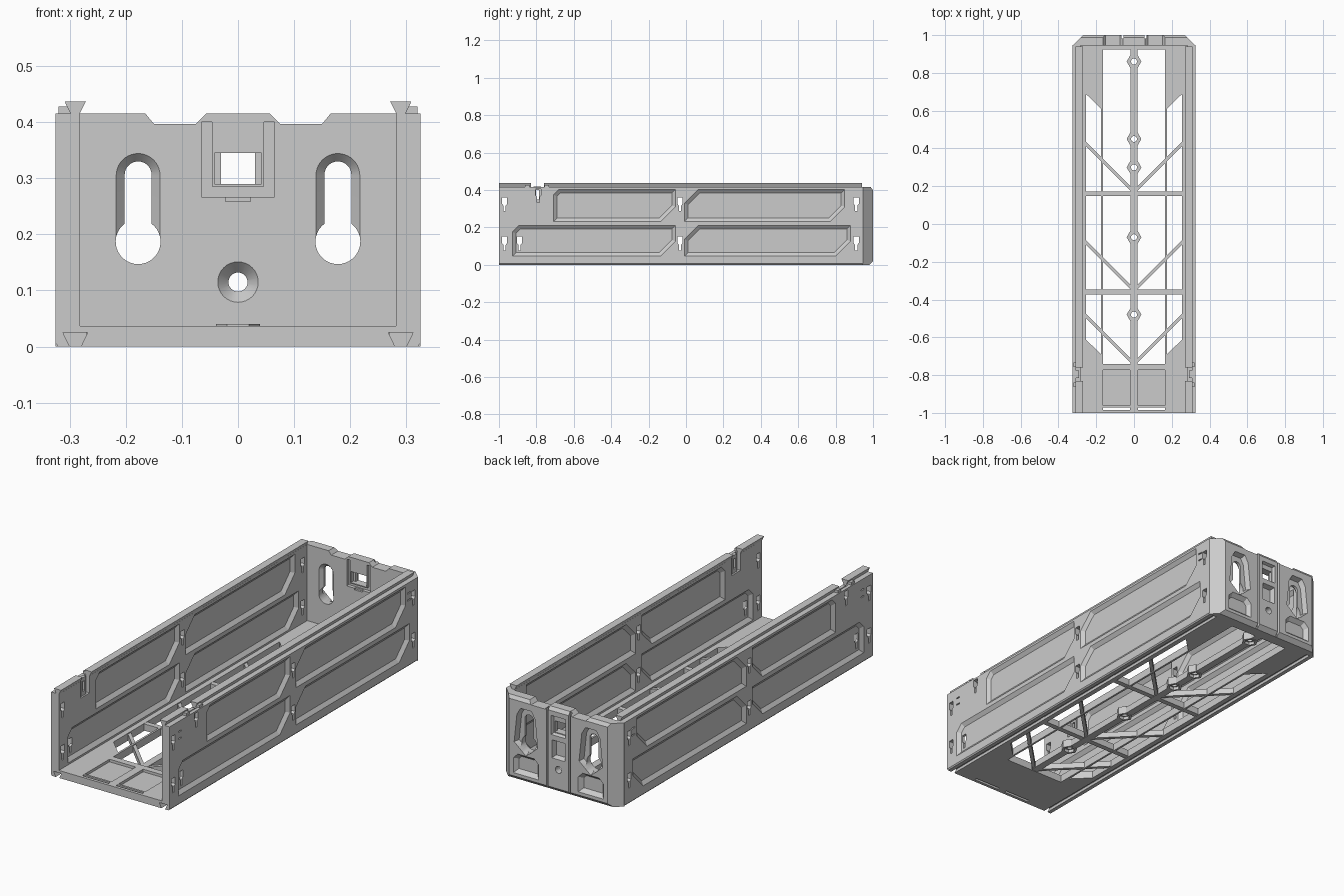
import bpy, bmesh
from math import sin, cos, pi, acos
from mathutils import Vector

if "Cube" in bpy.data.objects:
    bpy.data.objects.remove(bpy.data.objects["Cube"])


def inset(pts, d):
    """Offset a polygon inward by d."""
    n = len(pts)
    P = [Vector(p) for p in pts]
    area = sum(P[i].x * P[(i + 1) % n].y - P[(i + 1) % n].x * P[i].y for i in range(n))
    s = 1 if area > 0 else -1
    out = []
    for i in range(n):
        e1 = (P[i] - P[i - 1]).normalized()
        e2 = (P[(i + 1) % n] - P[i]).normalized()
        n1, n2 = Vector((-e1.y, e1.x)) * s, Vector((-e2.y, e2.x)) * s
        out.append(P[i] + (n1 + n2) * d / (1 + n1.dot(n2)))
    return out


def prism(name, pts, axis, a, b, taper=0.0):
    """Extrude a 2D outline along an axis from a to b, shrinking by taper."""
    place = {'X': lambda p, t: (t, p[0], p[1]),
             'Y': lambda p, t: (p[0], t, p[1]),
             'Z': lambda p, t: (p[0], p[1], t)}[axis]
    bm = bmesh.new()
    end = inset(pts, taper) if taper else pts
    lo = [bm.verts.new(place(p, a)) for p in pts]
    hi = [bm.verts.new(place(p, b)) for p in end]
    n = len(pts)
    bm.faces.new(lo)
    bm.faces.new(hi)
    for i in range(n):
        bm.faces.new((lo[i], lo[(i + 1) % n], hi[(i + 1) % n], hi[i]))
    bmesh.ops.recalc_face_normals(bm, faces=bm.faces)
    me = bpy.data.meshes.new(name)
    bm.to_mesh(me)
    bm.free()
    ob = bpy.data.objects.new(name, me)
    bpy.context.collection.objects.link(ob)
    return ob


def rect(x0, x1, y0, y1):
    return [(x0, y0), (x1, y0), (x1, y1), (x0, y1)]


def box(name, x, y, z):
    return prism(name, rect(*x, *y), 'Z', *z)


def arc(cx, cy, r, a0, a1, n):
    return [(cx + r * cos(a0 + (a1 - a0) * i / n), cy + r * sin(a0 + (a1 - a0) * i / n))
            for i in range(n + 1)]


def circle(cx, cy, r, n=32):
    return arc(cx, cy, r, 0, 2 * pi * (n - 1) / n, n - 1)


def apply(ob, mod):
    bpy.context.view_layer.objects.active = ob
    bpy.ops.object.modifier_apply(modifier=mod.name)


def boolean(ob, others, op='DIFFERENCE'):
    for c in others:
        m = ob.modifiers.new('bool', 'BOOLEAN')
        m.operation, m.solver, m.object = op, 'EXACT', c
        apply(ob, m)
        bpy.data.objects.remove(c)


def mirror(ob):
    apply(ob, ob.modifiers.new('mirror', 'MIRROR'))


def smooth(ob):
    bpy.ops.object.select_all(action='DESELECT')
    ob.select_set(True)
    bpy.context.view_layer.objects.active = ob
    bpy.ops.object.shade_smooth_by_angle(angle=0.5)


# side walls: profile with a dovetail groove underneath
wall = prism('side_walls', [(.255, 0), (.28, 0), (.268, .025), (.312, .025), (.3, 0), (.32, 0),
             (.325, .006), (.325, .415), (.282, .415), (.282, .037), (.255, .037)], 'Y', -1, .947)
cuts = []
# recessed panels on both faces, two opposite corners clipped
for y0, y1, z0, z1, c1, c2 in [(-.71, -.055, .23, .405, .03, .08), (-.01, .85, .23, .405, .075, .08),
                               (-.93, -.055, .045, .212, .035, .08), (-.01, .88, .045, .212, .075, .08)]:
    pts = [(y0, z0), (y1 - c2, z0), (y1, z0 + c2), (y1, z1), (y0 + c1, z1), (y0, z1 - c1)]
    cuts.append(prism('cut', pts, 'X', .326, .311, .02))
    cuts.append(prism('cut', pts, 'X', .281, .297, .02))
# small hanging slots through the wall
for y, z in [(-.97, .325), (-.97, .115), (-.032, .325), (-.032, .115), (.91, .325), (.91, .115),
             (-.79, .37), (-.89, .115)]:
    k = [(y - .006, z - .037), (y + .006, z - .037), (y + .006, z - .008), (y + .014, z + .002),
         (y + .014, z + .036), (y - .014, z + .036), (y - .014, z + .002), (y - .006, z - .008)]
    cuts.append(prism('cut', k, 'X', .2, .4))
for y in (-.93, .865):
    for z in (.325, .36):
        cuts.append(box('cut', (.318, .33), (y, y + .022), (z, z + .006)))
# clip pocket near the front
cuts.append(box('cut', (.27, .308), (-.83, -.76), (.33, .43)))
boolean(wall, cuts)
mirror(wall)

# dovetail rails on the wall tops
for name, y0, y1 in [('front_rails', -1, -.83), ('long_rails', -.76, .94)]:
    mirror(prism(name, [(.284, .412), (.297, .412), (.309, .437), (.271, .437)], 'Y', y0, y1))

# locking clips in the wall pockets
clip = box('locking_clips', (.29, .307), (-.815, -.775), (.33, .418))
boolean(clip, [box('cut', (.28, .32), (-.803, -.787), (.35, .40))])
mirror(clip)
for y in (-.85, -.745):
    mirror(box('clip_posts', (.297, .32), (y - .012, y + .012), (.41, .428)))

# floor plate with its openings
floor = box('floor_plate', (-.262, .262), (-1, .95), (0, .037))
cuts = [box('cut', (-.165, .165), (-.74, .925), (-.1, .1))]
for s in (-1, 1):
    cuts.append(prism('cut', [(s * .175, -.69), (s * .256, -.61), (s * .256, .69), (s * .175, .61)],
                      'Z', -.1, .1))
    x = sorted((s * .02, s * .165))
    cuts.append(box('cut', x, (-.962, -.772), (.024, .1)))
    cuts.append(box('cut', x, (-.985, -.972), (-.1, .1)))
boolean(floor, cuts)

# centre rib with hexagonal screw bosses
rib = box('centre_rib', (-.018, .018), (-.75, .94), (.002, .034))
stations = (.86, .45, .30, -.07, -.48)
boolean(rib, [prism('boss', circle(0, y, .039, 6), 'Z', .001, .040) for y in stations], 'UNION')
boolean(rib, [prism('cut', circle(0, y, .016, 20), 'Z', -.1, .1) for y in stations])
boolean(rib, [prism('cut', circle(0, y, .026, 6), 'Z', -.01, .016) for y in stations])

# floor cross bars and diagonal braces
for y in (.16, -.36):
    box('cross_bar', (-.27, .27), (y - .013, y + .013), (.003, .036))
for y in (.165, -.355, -.745):
    mirror(prism('diagonal_braces', [(.008, y), (.268, y + .26), (.268, y + .284), (.008, y + .024)],
                 'Z', .004, .032))

# end wall with clipped corners
end = prism('end_wall', [(-.325, .945), (.325, .945), (.27, 1), (-.27, 1)], 'Z', 0, .415)
cuts = [prism('cut', [(.985, .42), (1.02, .42), (1.02, .37)], 'X', -.5, .5),
        prism('cut', [(.978, -.002), (1.02, -.002), (1.02, .04)], 'X', -.5, .5)]
for s in (-1, 1):
    # dips in the top edge
    cuts.append(prism('cut', [(s * .075, .397), (s * .15, .397), (s * .173, .425), (s * .047, .425)],
                      'Y', .9, 1.1))
    # keyholes with a bevelled slot inside and pockets outside
    x, zc, R, r, top = s * .178, .187, .04, .024, .33
    th = acos(r / R)
    key = arc(x, top - r, r, 0, pi, 16) + arc(x, zc, R, pi - th, 2 * pi + th, 28)
    cuts.append(prism('cut', key, 'Y', .9, 1.1))
    slot = arc(x, .305, .04, 0, pi, 20) + [(x - .04, .19), (x + .04, .19)]
    cuts.append(prism('cut', slot, 'Y', .944, .962, .0165))
    cuts.append(prism('cut', [(x - .065, .19), (x, .135), (x + .065, .19), (x + .05, .33),
                              (x + .03, .365), (x - .03, .365), (x - .05, .33)],
                      'Y', 1.001, .974, .009))
    cuts.append(prism('cut', [(x - .07, .035), (x + .07, .035), (x + .07, .11), (x + .045, .135),
                              (x - .045, .135), (x - .07, .11)], 'Y', 1.001, .98, .018))
    # latch side grooves, inside and outside
    xs = sorted((s * .046, s * .065))
    cuts.append(box('cut', xs, (.94, .962), (.267, .40)))
    xs = sorted((s * .056, s * .066))
    cuts.append(box('cut', xs, (.982, 1.1), (-.1, .5)))
cuts += [box('cut', (-.05, .05), (.94, .962), (.267, .285)),
         box('cut', (-.022, .022), (.94, .955), (.259, .268)),
         prism('cut', rect(-.042, .042, .29, .345), 'Y', .944, .965),
         prism('cut', rect(-.03, .03, .29, .345), 'Y', .9, 1.1),
         prism('cut', rect(-.04, .04, .28, .375), 'Y', 1.001, .985, .006),
         prism('cut', rect(-.036, .036, .165, .255), 'Y', 1.001, .975, .008),
         prism('cut', circle(0, .115, .037), 'Y', .944, .966, .02),
         prism('cut', circle(0, .115, .017), 'Y', .9, 1.1)]
boolean(end, cuts)
smooth(end)
smooth(rib)
